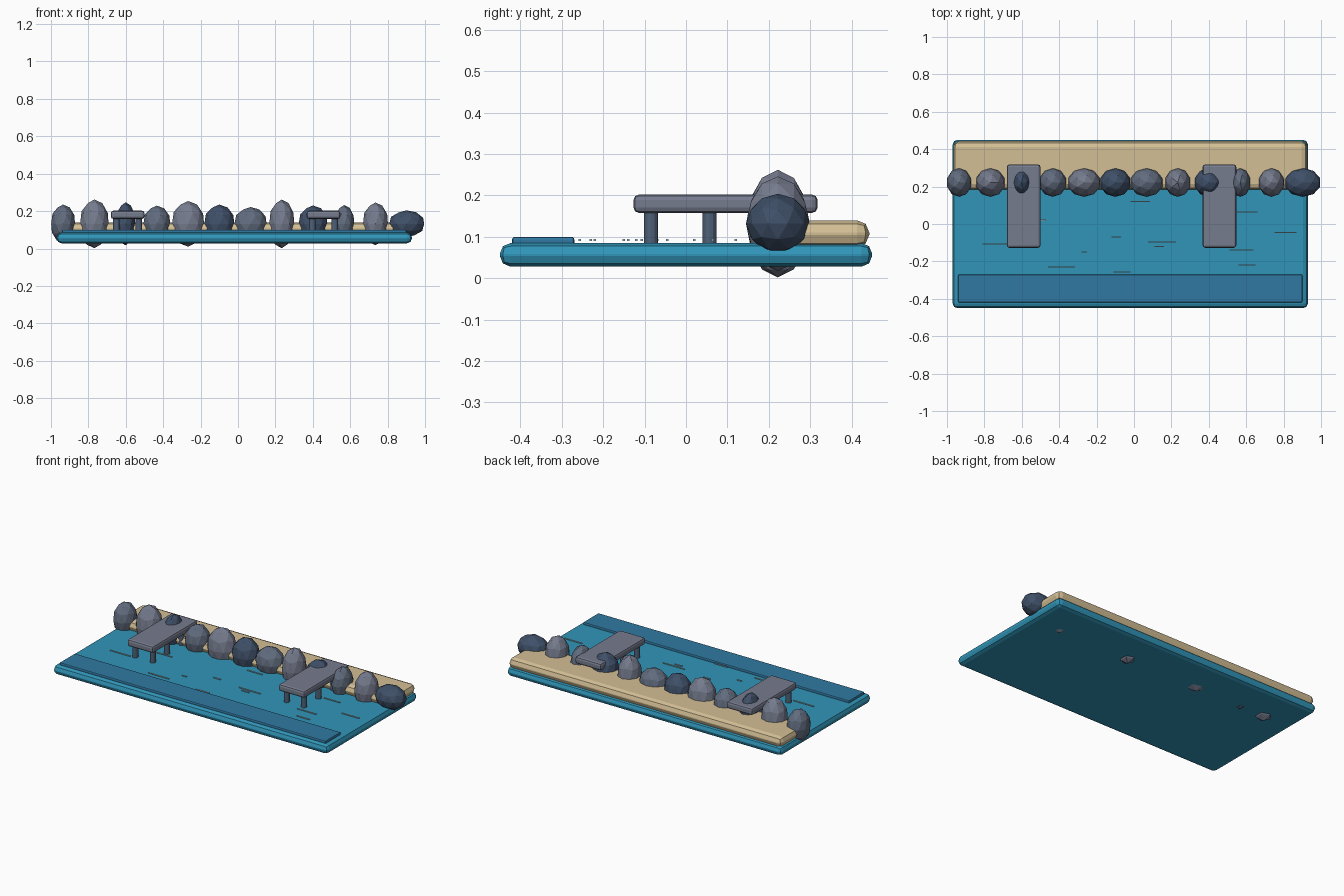
import bpy

if "Cube" in bpy.data.objects:
    bpy.data.objects.remove(bpy.data.objects["Cube"])


def material(name, r, g, b):
    m = bpy.data.materials.new(name)
    m.diffuse_color = (r, g, b, 1)
    m.use_nodes = True
    m.node_tree.nodes["Principled BSDF"].inputs["Base Color"].default_value = m.diffuse_color
    return m


WATER = material("water", 0.03, 0.30, 0.48)
DEEP = material("deep_water", 0.03, 0.19, 0.36)
SAND = material("sand", 0.65, 0.52, 0.30)
FOAM = material("foam", 0.45, 0.70, 0.78)
DECK = material("deck", 0.18, 0.20, 0.27)
POST = material("post", 0.08, 0.12, 0.19)
ROCKS = [material("rock_dark", 0.05, 0.08, 0.14),
         material("rock_mid", 0.12, 0.15, 0.21),
         material("rock_light", 0.18, 0.20, 0.27)]


def box(name, x, y, z, mat, bevel=0.0, segments=2):
    """Box from (min, max) pairs with an optional rounded edge."""
    spans = (x, y, z)
    bpy.ops.mesh.primitive_cube_add(size=1, location=[(a + b) / 2 for a, b in spans])
    ob = bpy.context.object
    ob.name = name
    ob.scale = [b - a for a, b in spans]
    bpy.ops.object.transform_apply(location=False, rotation=False, scale=True)
    ob.data.materials.append(mat)
    if bevel:
        mod = ob.modifiers.new("bevel", 'BEVEL')
        mod.width, mod.segments = bevel, segments
    return ob


# Water slab, deeper strip at the front, sand bank at the back
box("water", (-0.97, 0.93), (-0.45, 0.45), (0.028, 0.085), WATER, 0.026)
box("deep_water_strip", (-0.94, 0.90), (-0.42, -0.27), (0.07, 0.10), DEEP, 0.006)
box("sand_bank", (-0.965, 0.925), (0.185, 0.443), (0.075, 0.14), SAND, 0.03)

# Thin ripples just over the water: x start, x end, y
ripples = [(-0.81, -0.67, -0.107), (-0.12, -0.07, -0.07), (-0.46, -0.315, -0.23),
           (-0.28, -0.25, -0.15), (-0.11, -0.02, -0.257), (-0.02, 0.085, 0.12),
           (0.075, 0.225, -0.096), (0.11, 0.16, -0.12), (0.51, 0.64, -0.14),
           (0.56, 0.65, -0.22), (0.55, 0.66, 0.065), (0.75, 0.87, -0.045),
           (-0.60, -0.47, 0.02)]
for x0, x1, y in ripples:
    box("ripple", (x0, x1), (y - 0.003, y + 0.003), (0.09, 0.095), FOAM)

# Two piers: deck plus rows of round posts
for px in (-0.59, 0.457):
    box("pier_deck", (px - 0.09, px + 0.09), (-0.127, 0.318), (0.158, 0.202), DECK, 0.013)
    for side in (-1, 1):
        for y in (-0.085, 0.057, 0.20):
            bpy.ops.mesh.primitive_cylinder_add(
                vertices=12, radius=0.017, depth=0.09, location=(px + side * 0.06, y, 0.125))
            post = bpy.context.object
            post.name = "pier_post"
            post.data.materials.append(POST)

# Row of faceted rocks: half width, top height, shade
rocks = [(0.067, 0.235, 1), (0.080, 0.262, 2), (0.054, 0.247, 0), (0.075, 0.229, 1),
         (0.090, 0.254, 2), (0.084, 0.235, 0), (0.090, 0.222, 1), (0.070, 0.262, 2),
         (0.080, 0.230, 0), (0.056, 0.232, 1), (0.070, 0.246, 2), (0.098, 0.204, 0)]
for i, (rx, top, shade) in enumerate(rocks):
    bpy.ops.mesh.primitive_ico_sphere_add(
        subdivisions=2, radius=1, location=(-0.935 + i * 0.167, 0.222, 0.132))
    rock = bpy.context.object
    rock.name = "rock"
    rock.scale = (rx, 0.077, top - 0.132)
    rock.data.materials.append(ROCKS[shade])
